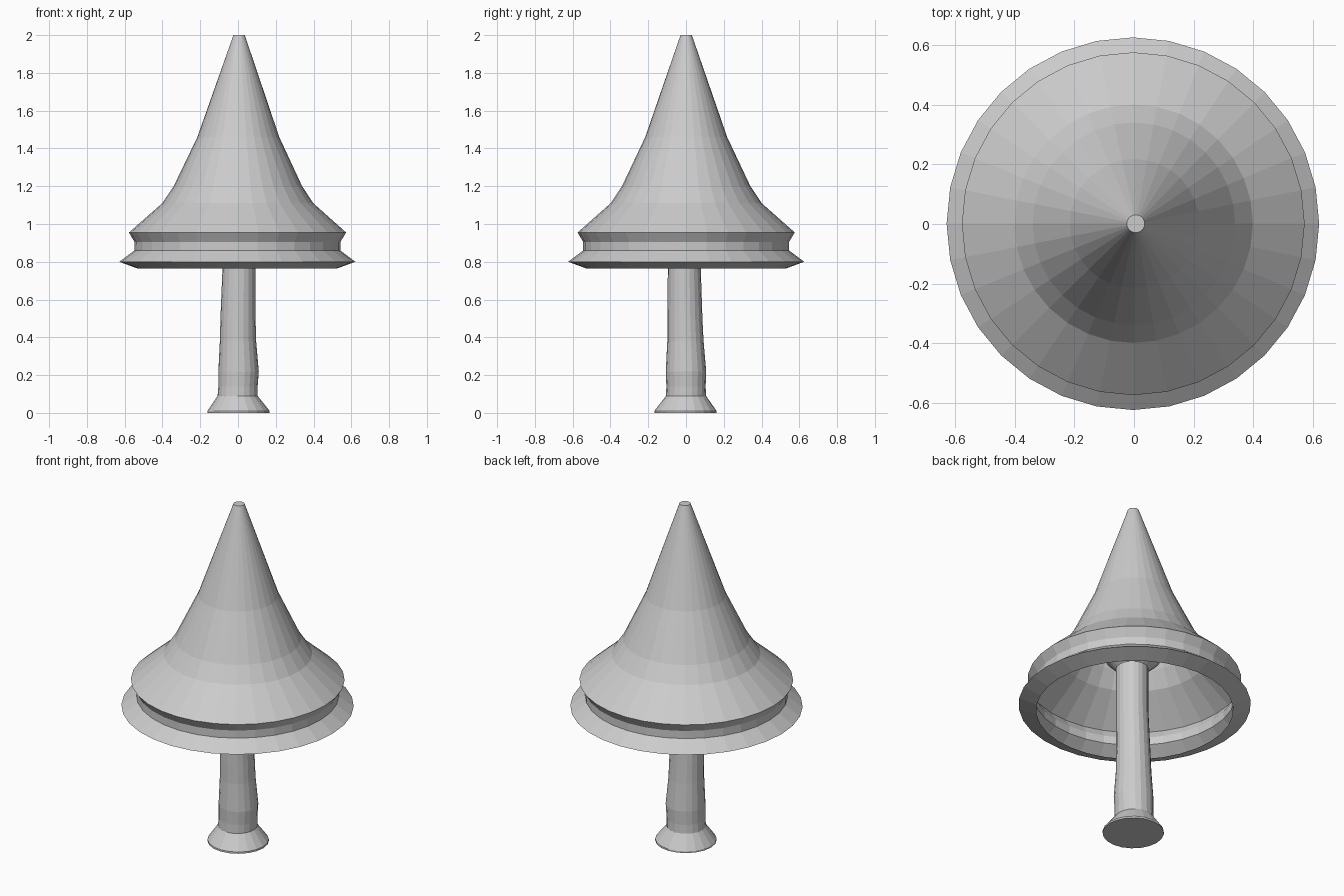
import bpy, bmesh
from math import sin, cos, pi

if "Cube" in bpy.data.objects:
    bpy.data.objects.remove(bpy.data.objects["Cube"])


def loft(name, rings, sides, cap_start=False, cap_end=False):
    """Join circular rings given as (radius, z, centre x, centre y)."""
    bm = bmesh.new()
    loops = []
    for r, z, cx, cy in rings:
        loops.append([bm.verts.new((cx + r * cos(2 * pi * i / sides),
                                    cy + r * sin(2 * pi * i / sides), z))
                      for i in range(sides)])
    for a, b in zip(loops, loops[1:]):
        for i in range(sides):
            j = (i + 1) % sides
            bm.faces.new((a[i], a[j], b[j], b[i]))
    if cap_start:
        bm.faces.new(loops[0][::-1])
    if cap_end:
        bm.faces.new(loops[-1])
    mesh = bpy.data.meshes.new(name)
    bm.to_mesh(mesh)
    bm.free()
    obj = bpy.data.objects.new(name, mesh)
    bpy.context.collection.objects.link(obj)
    return obj


# Hollow conical cap: inturned lip, flared brim, groove, bell slope, blunt tip
cap_profile = [
    (0.53, 0.765), (0.625, 0.80), (0.545, 0.86), (0.545, 0.905),
    (0.575, 0.955), (0.40, 1.11), (0.34, 1.20), (0.217, 1.46), (0.03, 2.0),
]
loft("mushroom_cap",
     [(r, z, -0.004 + 0.008 * (z - 0.765), 0.001) for r, z in cap_profile],
     32, cap_end=True)

# Slightly leaning stem with flared foot and flared top inside the cap
loft("mushroom_stem", [
    (0.165, 0.0, 0.003, -0.003), (0.165, 0.01, 0.003, -0.003),
    (0.106, 0.09, -0.002, 0.0), (0.104, 0.14, 0.0, 0.0),
    (0.107, 0.22, 0.003, 0.0), (0.096, 0.38, 0.0, -0.003),
    (0.093, 0.50, 0.0, -0.006), (0.087, 0.77, 0.005, -0.009),
    (0.087, 1.02, 0.005, -0.009), (0.15, 1.08, 0.003, -0.005),
], 20, cap_start=True, cap_end=True)
